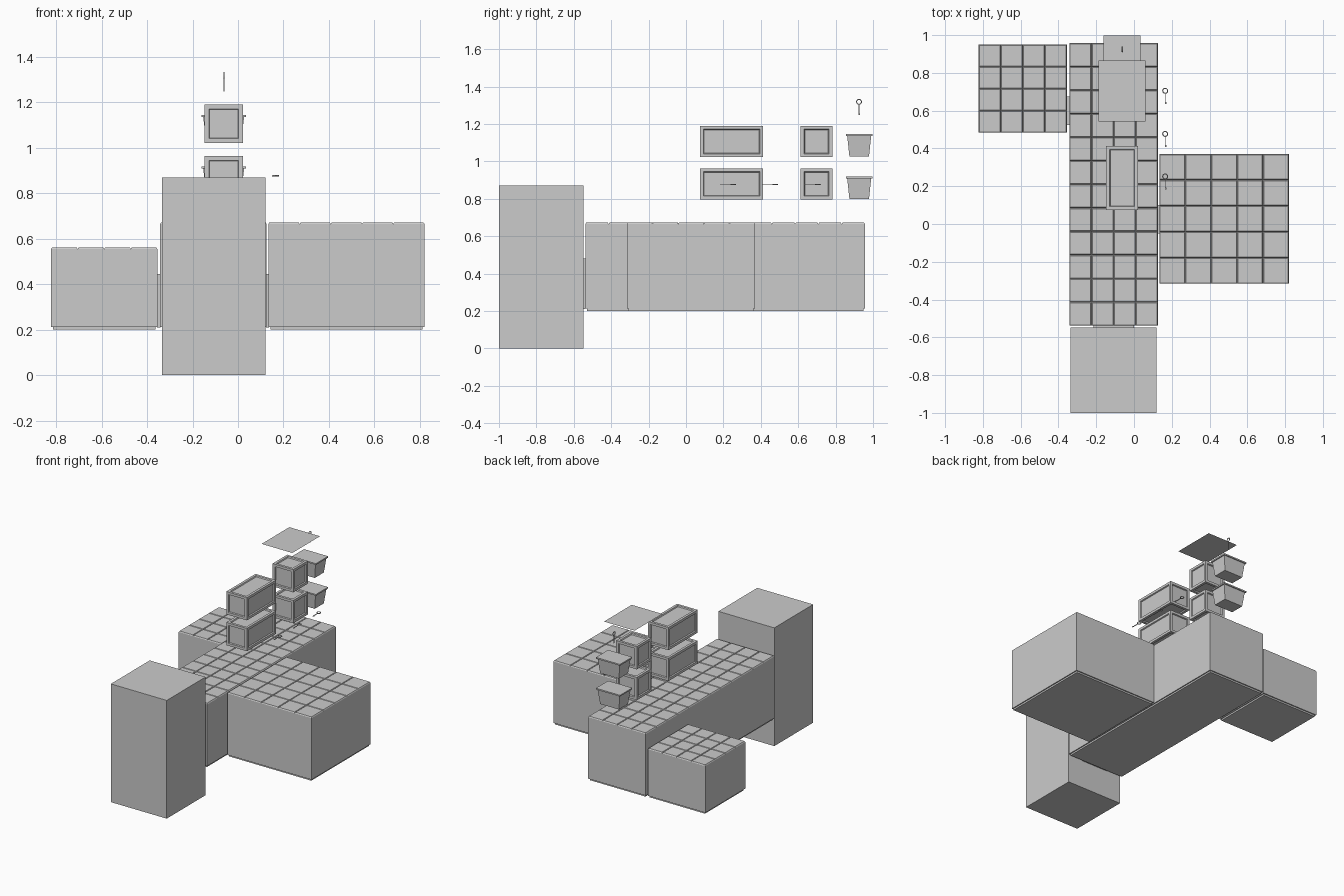
import bpy, bmesh, math
from mathutils import Vector, Matrix

if "Cube" in bpy.data.objects:
    bpy.data.objects.remove(bpy.data.objects["Cube"])


def finish(bm, name):
    bmesh.ops.recalc_face_normals(bm, faces=bm.faces)
    me = bpy.data.meshes.new(name)
    bm.to_mesh(me)
    bm.free()
    ob = bpy.data.objects.new(name, me)
    bpy.context.collection.objects.link(ob)
    return ob


def add_box(bm, x0, x1, y0, y1, z0, z1, taper=(1, 1)):
    """Axis-aligned box; taper scales the bottom in x and y."""
    size = Vector((x1 - x0, y1 - y0, z1 - z0))
    mid = Vector((x0 + x1, y0 + y1, z0 + z1)) / 2
    verts = bmesh.ops.create_cube(bm, size=1)["verts"]
    for v in verts:
        if v.co.z < 0:
            v.co.x *= taper[0]
            v.co.y *= taper[1]
        v.co = v.co * size + mid
    return list({f for v in verts for f in v.link_faces})


def box(name, *dims, **kw):
    bm = bmesh.new()
    add_box(bm, *dims, **kw)
    return finish(bm, name)


def room(name, x0, x1, y0, y1, z0, z1, nx, ny):
    bm = bmesh.new()
    add_box(bm, x0, x1, y0, y1, z0 + 0.012, z1 - 0.007)
    # slightly inset floor slab
    add_box(bm, x0 + 0.008, x1 - 0.008, y0 + 0.008, y1 - 0.008, z0, z0 + 0.012)
    finish(bm, name)
    # roof of raised square tiles
    bm = bmesh.new()
    mid = Matrix.Translation(((x0 + x1) / 2, (y0 + y1) / 2, z1 - 0.007))
    size = Matrix.Diagonal((x1 - x0, y1 - y0, 1, 1))
    bmesh.ops.create_grid(bm, x_segments=nx, y_segments=ny, size=0.5,
                          matrix=mid @ size)
    bmesh.ops.inset_individual(bm, faces=bm.faces[:], thickness=0.006, depth=0.007)
    finish(bm, name + "_tiles")


def crate(name, y0, y1, z0, z1):
    # box with a recessed panel on every side
    bm = bmesh.new()
    faces = add_box(bm, -0.147, 0.021, y0, y1, z0, z1)
    bmesh.ops.recalc_face_normals(bm, faces=bm.faces)
    bmesh.ops.inset_individual(bm, faces=faces, thickness=0.026, depth=0)
    bmesh.ops.inset_individual(bm, faces=faces, thickness=0.005, depth=-0.008)
    finish(bm, name)


def bin_box(name, z0, z1):
    bm = bmesh.new()
    add_box(bm, -0.153, 0.027, 0.862, 0.99, z0, z1 - 0.01, taper=(0.85, 0.82))
    add_box(bm, -0.161, 0.035, 0.855, 0.998, z1 - 0.01, z1)
    finish(bm, name)


def key(name, loc, rot):
    # ring, shaft and bit, lying along local y
    bpy.ops.mesh.primitive_torus_add(major_segments=12, minor_segments=5,
                                     major_radius=0.013, minor_radius=0.003)
    ob = bpy.context.object
    ob.name = name
    bm = bmesh.new()
    bm.from_mesh(ob.data)
    add_box(bm, -0.002, 0.002, -0.07, -0.012, -0.002, 0.002)
    add_box(bm, -0.002, 0.006, -0.07, -0.06, -0.002, 0.002)
    bm.to_mesh(ob.data)
    bm.free()
    ob.location = loc
    ob.rotation_euler = rot


# rooms
box("tall_shaft", -0.335, 0.12, -1.0, -0.548, 0.0, 0.87)
room("long_hall", -0.342, 0.126, -0.538, 0.957, 0.2, 0.672, 4, 12)
room("right_room", 0.134, 0.82, -0.316, 0.37, 0.2, 0.672, 5, 5)
room("left_room", -0.822, -0.355, 0.484, 0.95, 0.2, 0.562, 4, 4)

# doorways between rooms
box("front_doorway", -0.215, 0.0, -0.55, -0.536, 0.21, 0.48)
box("right_doorway", 0.124, 0.136, -0.05, 0.1, 0.21, 0.445)
box("left_doorway", -0.357, -0.34, 0.525, 0.675, 0.21, 0.445)

# two floating layers of crates and bins
for layer, z in (("lower", 0.795), ("upper", 1.022)):
    crate(layer + "_long_crate", 0.074, 0.413, z, z + 0.168)
    crate(layer + "_small_crate", 0.613, 0.782, z, z + 0.168)
    bin_box(layer + "_bin", z + 0.005, z + 0.123)

# floating flat sheet
bm = bmesh.new()
bmesh.ops.create_grid(bm, x_segments=1, y_segments=1, size=0.5,
                      matrix=Matrix.Translation((-0.063, 0.704, 1.35))
                      @ Matrix.Diagonal((0.25, 0.322, 1, 1)))
finish(bm, "flat_sheet")

# keys: three lying flat, one upright
for i, y in enumerate((0.252, 0.477, 0.705)):
    key(f"flat_key_{i + 1}", (0.165, y, 0.877), (0, 0, 0))
key("upright_key", (-0.062, 0.925, 1.318), (math.pi / 2, 0, math.pi / 2))
